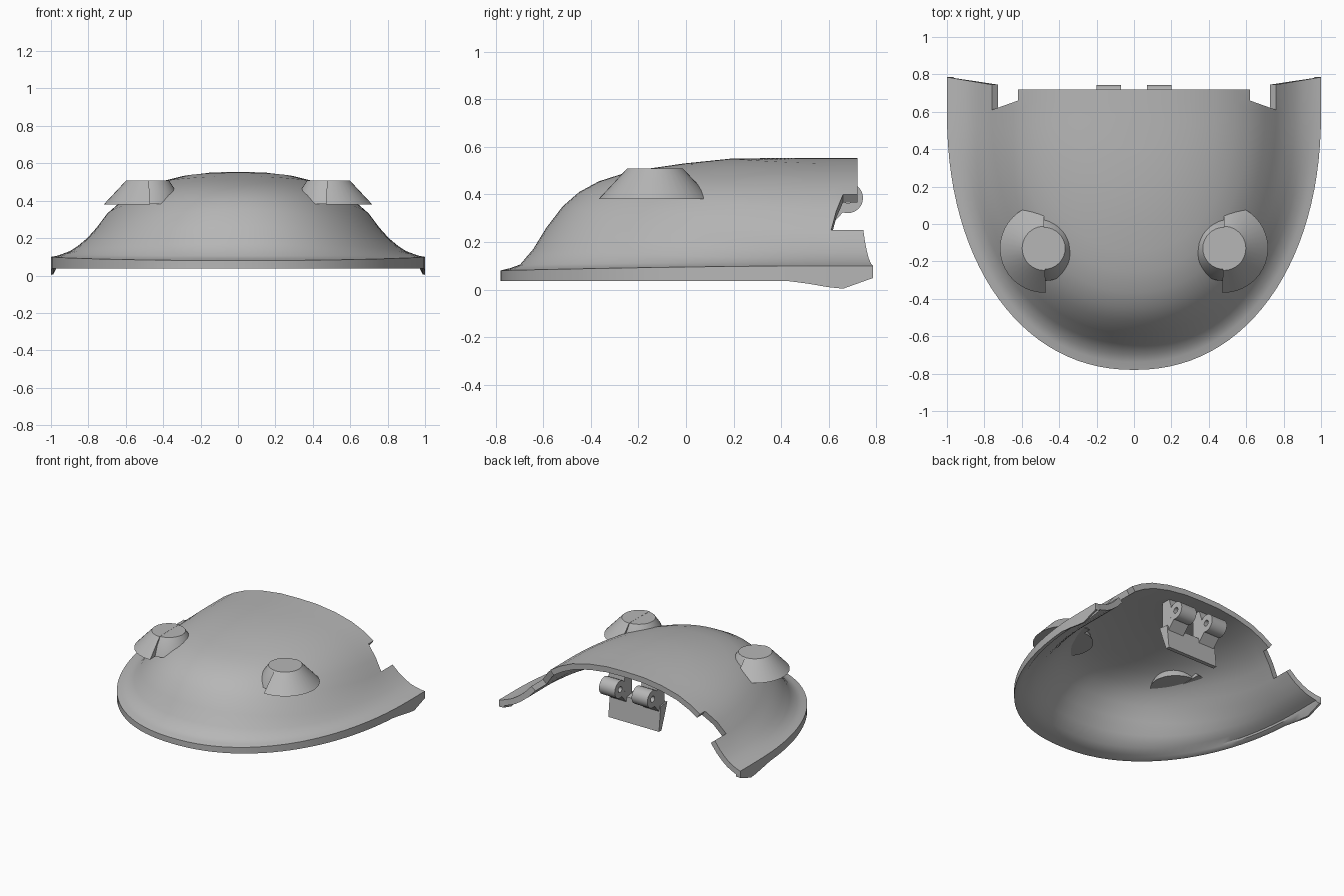
import bpy, bmesh, math

cube = bpy.data.objects.get("Cube")
if cube:
    bpy.data.objects.remove(cube, do_unlink=True)

grey = bpy.data.materials.new("plain grey")
grey.use_nodes = True
grey.diffuse_color = (0.47, 0.47, 0.47, 1)
grey.node_tree.nodes["Principled BSDF"].inputs["Base Color"].default_value = (0.47, 0.47, 0.47, 1)


def finish(bm, name, mirrored=False):
    """Turn a bmesh into a grey object, mirror it if asked, smooth by angle."""
    bmesh.ops.recalc_face_normals(bm, faces=bm.faces)
    mesh = bpy.data.meshes.new(name)
    bm.to_mesh(mesh)
    bm.free()
    mesh.materials.append(grey)
    obj = bpy.data.objects.new(name, mesh)
    bpy.context.collection.objects.link(obj)
    bpy.ops.object.select_all(action='DESELECT')
    obj.select_set(True)
    bpy.context.view_layer.objects.active = obj
    if mirrored:
        mod = obj.modifiers.new("Mirror", 'MIRROR')
        mod.merge_threshold = .001
        bpy.ops.object.convert(target='MESH')
    bpy.ops.object.shade_smooth_by_angle(angle=math.radians(30))
    return obj


def interp(x, points):
    """Linear interpolation through (x, value) pairs."""
    if x <= points[0][0]:
        return points[0][1]
    for (x0, v0), (x1, v1) in zip(points, points[1:]):
        if x <= x1:
            return v0 + (v1 - v0) * (x - x0) / (x1 - x0)
    return points[-1][1]


# Dome shell: profiles from crown to rim, blended from side to front
STEPS = [0, .15, .3, .44, .54, .62, .70, .76, .81, .86, .90, .94, .97, 1]
SIDE = [.553, .55, .53, .495, .45, .40, .33, .25, .195, .155, .13, .115, .105, .10]
FRONT = [.553, .553, .55, .53, .51, .49, .455, .41, .35, .26, .17, .105, .09, .08]
DIP = [(.42, .037), (.55, .02), (.65, 0), (.79, .05)]
BACK_Y, DEPTH, ROUND, SEGMENTS, THICK = .6, 1.38, .93, 28, .042
NOTCH = (.62, .76)


def shell_row(theta=0, back=None):
    """Outer and inner points from the crown to the bottom of the rim."""
    c, s = max(0, math.cos(theta)), math.sin(theta)
    cx, sy = c ** ROUND if c > 1e-6 else 0, s ** ROUND
    z = [a + (b - a) * s ** 1.5 for a, b in zip(SIDE, FRONT)]

    def place(t, height, station):
        return (t * cx, back(station) if back else BACK_Y - t * DEPTH * sy, height)

    outer, inner = [], []
    for i, t in enumerate(STEPS):
        lo, hi = max(0, i - 1), min(len(STEPS) - 1, i + 1)
        dt, dz = STEPS[hi] - STEPS[lo], z[hi] - z[lo]
        k = THICK / math.hypot(dt, dz)
        outer.append(place(t, z[i], t))
        inner.append(place(t + dz * k if i else 0, z[i] - dt * k, t))
    bottom = interp(outer[-1][1], DIP)
    outer.append(place(1, bottom, 1))
    inner[-1] = place(.965, .05, 1)
    inner.append(place(.988, bottom + .002, 1))
    return outer, inner


def end_line(t):
    return .72 if t <= NOTCH[0] else interp(t, [(.76, .745), (1, .785)])


def notch_line(t):
    return interp(t, [(.62, .66), (.76, .61), (1, .66)])


rows = [shell_row(back=end_line), shell_row(back=notch_line)]
rows += [shell_row(math.pi / 2 * j / SEGMENTS) for j in range(SEGMENTS)]
rows.append(shell_row(math.pi / 2))

bm = bmesh.new()
outside = [[bm.verts.new(p) for p in outer] for outer, inner in rows]
inside = [[bm.verts.new(p) for p in inner] for outer, inner in rows]
partner = {a: b for ra, rb in zip(outside, inside) for a, b in zip(ra, rb)}
for j in range(len(rows) - 1):
    for i in range(len(STEPS)):
        if j == 0 and NOTCH[0] <= STEPS[i] < NOTCH[1]:
            continue
        for g in (outside, inside):
            bm.faces.new((g[j][i], g[j][i + 1], g[j + 1][i + 1], g[j + 1][i]))
# close the back edge, the notches and the rim, leaving the mirror seam open
for edge in [e for e in bm.edges if e.is_boundary]:
    a, b = edge.verts
    if a in partner and max(a.co.x, b.co.x) > 1e-4:
        bm.faces.new((a, b, partner[b], partner[a]))
bmesh.ops.remove_doubles(bm, verts=bm.verts, dist=.0005)
finish(bm, "dome_shell", mirrored=True)


def sector(name, cx, cy, rings, start, end, steps):
    """Solid of stacked rings (radius, z) over an angular range in degrees."""
    bm = bmesh.new()
    closed = end - start >= 360
    loops = []
    for r, z in rings:
        loop = []
        for k in range(steps if closed else steps + 1):
            a = math.radians(start + (end - start) * k / steps)
            loop.append(bm.verts.new((cx + r * math.cos(a), cy + r * math.sin(a), z)))
        if not closed:
            loop.append(bm.verts.new((cx, cy, z)))
        loops.append(loop)
    for low, high in zip(loops, loops[1:]):
        for k in range(len(low)):
            n = (k + 1) % len(low)
            bm.faces.new((low[k], low[n], high[n], high[k]))
    bm.faces.new(loops[0])
    bm.faces.new(loops[-1])
    return finish(bm, name)


# Eye mounts: a round cap with a wider skirt around its outer half
for side, label in ((1, "left"), (-1, "right")):
    x, y = side * .48, -.13
    sector(label + "_eye_cap", x, y, [(.175, .383), (.15, .45), (.112, .507)], 0, 360, 32)
    first = -92 if side > 0 else 90
    sector(label + "_eye_skirt", x, y, [(.237, .381), (.118, .508)], first, first + 182, 20)


def extrude_x(name, profile, x0, x1):
    """Prism of a (y, z) profile between two x positions."""
    bm = bmesh.new()
    face = bm.faces.new([bm.verts.new((x0, y, z)) for y, z in profile])
    out = bmesh.ops.extrude_face_region(bm, geom=[face])
    moved = [v for v in out["geom"] if isinstance(v, bmesh.types.BMVert)]
    bmesh.ops.translate(bm, verts=moved, vec=(x1 - x0, 0, 0))
    return finish(bm, name)


def ring_x(name, y, z, outer, inner, x0, x1, steps=24):
    """Tube along x."""
    bm = bmesh.new()
    loops = []
    for x, r in ((x0, outer), (x1, outer), (x1, inner), (x0, inner)):
        loops.append([bm.verts.new((x, y + r * math.cos(k * math.tau / steps),
                                    z + r * math.sin(k * math.tau / steps))) for k in range(steps)])
    for n, loop in enumerate(loops):
        other = loops[(n + 1) % 4]
        for k in range(steps):
            m = (k + 1) % steps
            bm.faces.new((loop[k], loop[m], other[m], other[k]))
    return finish(bm, name)


# Hinge: two knuckles with arms, above a slanted block
for x0, label in ((.07, "left"), (-.2, "right")):
    ring_x(label + "_hinge_knuckle", .68, .385, .064, .022, x0, x0 + .13)
    extrude_x(label + "_hinge_arm",
              [(.54, .53), (.6, .53), (.63, .44), (.625, .35), (.66, .325), (.6, .26), (.54, .26)],
              x0, x0 + .13)
extrude_x("hinge_block", [(.52, .31), (.6, .3), (.62, .12), (.59, .12)], -.21, .21)
